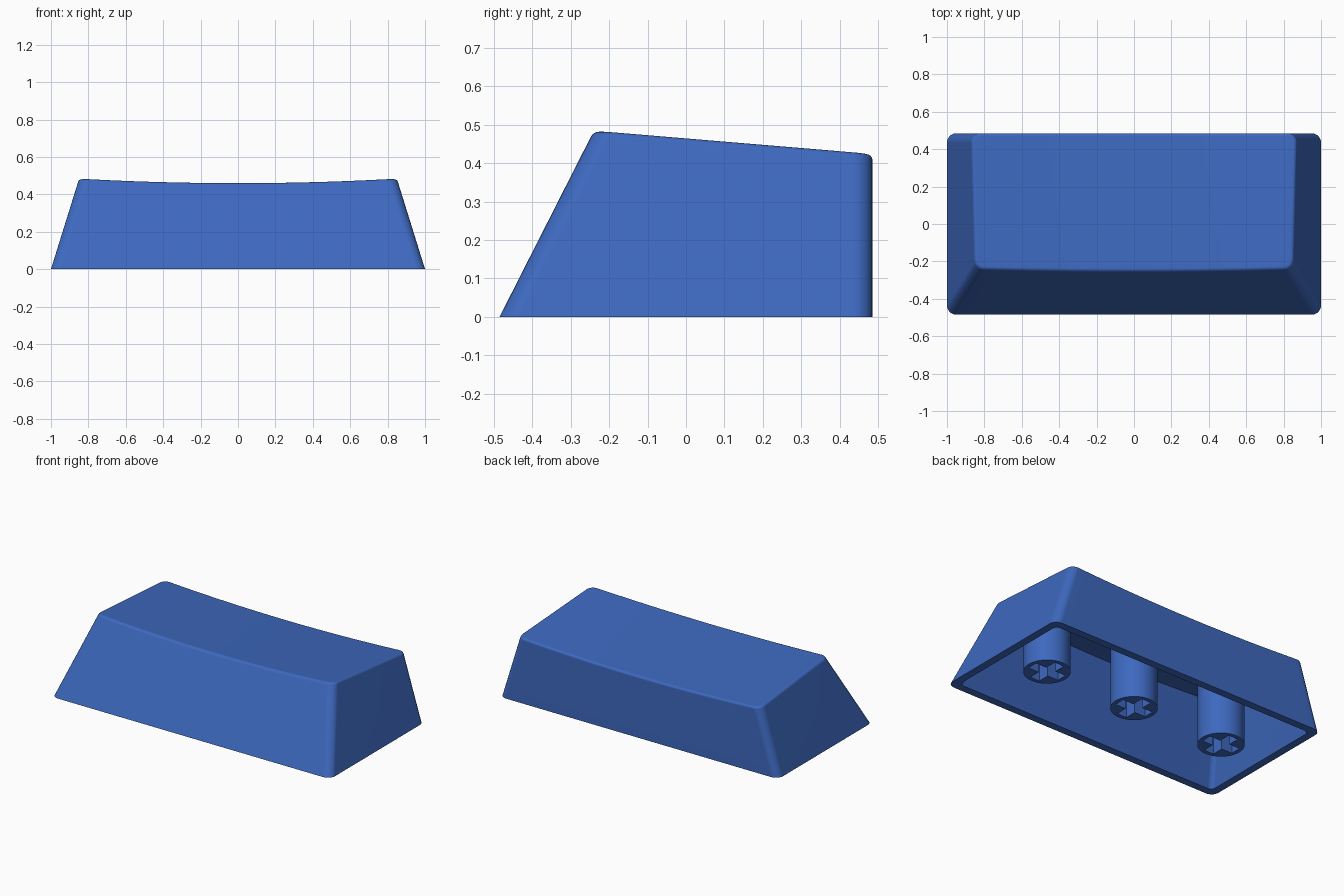
import bpy
import bmesh
import math

if "Cube" in bpy.data.objects:
    bpy.data.objects.remove(bpy.data.objects["Cube"], do_unlink=True)

WALL = 0.05        # shell thickness
CORNER = 0.05      # vertical corner radius
FILLET = 0.014     # rounding of the top edge

blue = bpy.data.materials.new("blue plastic")
blue.use_nodes = True
colour = (0.047, 0.14, 0.52, 1)
blue.diffuse_color = colour
blue.node_tree.nodes["Principled BSDF"].inputs["Base Color"].default_value = colour


def add_object(name, bm):
    bmesh.ops.recalc_face_normals(bm, faces=bm.faces)
    mesh = bpy.data.meshes.new(name)
    bm.to_mesh(mesh)
    bm.free()
    mesh.materials.append(blue)
    obj = bpy.data.objects.new(name, mesh)
    bpy.context.collection.objects.link(obj)
    bpy.ops.object.select_all(action="DESELECT")
    obj.select_set(True)
    bpy.context.view_layer.objects.active = obj
    bpy.ops.object.shade_smooth_by_angle(angle=math.radians(30))
    return obj


def top_height(x, y):
    """Tilted top with a shallow cylindrical dish."""
    return 0.485 - 0.085 * (y + 0.24) - 0.025 * (1 - (x / 0.85) ** 2)


# Columns from the +x side to the -x side: (side factor, arc x, arc y)
ARC = [(math.cos(a), math.sin(a)) for a in (math.radians(15 * i) for i in range(7))]
COLUMNS = [(1, c, s) for c, s in ARC]
COLUMNS += [(1 - i / 12, 0, 1) for i in range(1, 24)]
COLUMNS += [(-1, -c, s) for c, s in reversed(ARC)]


def ring(bm, inset, radius, drop=None):
    """Rounded rectangle on the tapered sides, at the floor or below the top by drop."""
    def point(col, back):
        side, ax, ay = col
        z = 0.0
        for _ in range(8):
            half = 1 - 0.311 * z - inset - radius
            x = side * half + ax * radius
            if back:
                y = 0.485 - inset - radius + ay * radius
            else:
                y = -0.485 + 0.507 * z + inset + radius - ay * radius
            if drop is None:
                break
            z = top_height(x, y) - drop
        return bm.verts.new((x, y, z))
    front = [point(c, False) for c in COLUMNS]
    rear = [point(c, True) for c in COLUMNS]
    return front + rear[::-1]


def bridge(bm, a, b):
    for i in range(len(a)):
        j = (i + 1) % len(a)
        bm.faces.new((a[i], a[j], b[j], b[i]))


def cap(bm, loop):
    n = len(loop)
    for i in range(n // 2 - 1):
        bm.faces.new((loop[i], loop[i + 1], loop[n - 2 - i], loop[n - 1 - i]))


# Hollow key shell: cavity ceiling, cavity wall, rim, outer wall, fillet, dished top
bm = bmesh.new()
rings = [ring(bm, WALL, 0.03, WALL), ring(bm, WALL, 0.03), ring(bm, 0, CORNER)]
for k in range(5):
    a = math.radians(90 * k / 4)
    inset = FILLET * (1 - math.cos(a))
    rings.append(ring(bm, inset, CORNER - inset, FILLET * (1 - math.sin(a))))
for lower, upper in zip(rings, rings[1:]):
    bridge(bm, lower, upper)
cap(bm, rings[0])
cap(bm, rings[-1])
shell = add_object("key_shell", bm)
weighted = shell.modifiers.new("weighted_normals", "WEIGHTED_NORMAL")
weighted.keep_sharp = True


def stem(name, x):
    """Round post with a cross-shaped socket, open at the bottom."""
    bm = bmesh.new()
    arm, half = 0.11, 0.034
    quarter = [(arm, -half), (arm, half), (half, half)]
    cross = []
    for q in range(4):
        c, s = round(math.cos(q * math.pi / 2)), round(math.sin(q * math.pi / 2))
        cross += [(c * u - s * v, s * u + c * v) for u, v in quarter]
    circle = [(0.137 * math.cos(t), 0.137 * math.sin(t))
              for t in (math.tau * i / 48 for i in range(48))]
    for outline in (circle, cross):
        verts = [bm.verts.new((x + u, v, 0)) for u, v in outline]
        for i, v in enumerate(verts):
            bm.edges.new((v, verts[(i + 1) % len(verts)]))
    bmesh.ops.triangle_fill(bm, edges=bm.edges[:], use_beauty=True)
    grown = bmesh.ops.extrude_face_region(bm, geom=bm.faces[:], use_keep_orig=True)
    up = [g for g in grown["geom"] if isinstance(g, bmesh.types.BMVert)]
    bmesh.ops.translate(bm, verts=up, vec=(0, 0, 0.41))
    add_object(name, bm)


for name, x in (("left_stem", 0.655), ("middle_stem", 0), ("right_stem", -0.655)):
    stem(name, x)
